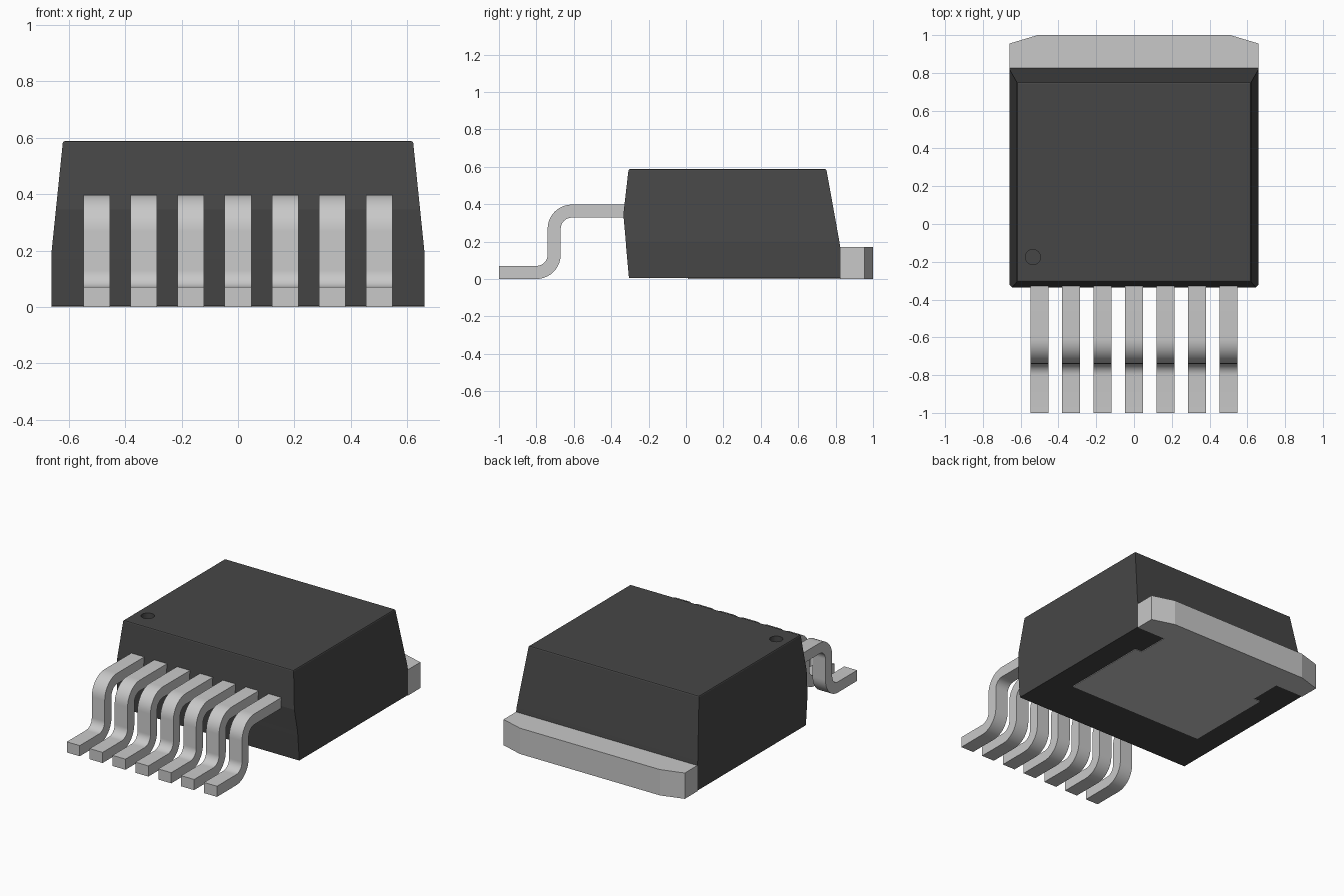
import bpy, bmesh, math

old = bpy.data.objects.get("Cube")
if old:
    bpy.data.objects.remove(old, do_unlink=True)


def material(name, value):
    m = bpy.data.materials.new(name)
    m.use_nodes = True
    colour = (value, value, value, 1)
    m.diffuse_color = colour
    m.node_tree.nodes["Principled BSDF"].inputs["Base Color"].default_value = colour
    return m


plastic = material("dark grey plastic", 0.062)
metal = material("light grey metal", 0.58)


def add_object(name, bm, mat):
    bmesh.ops.recalc_face_normals(bm, faces=bm.faces)
    mesh = bpy.data.meshes.new(name)
    bm.to_mesh(mesh)
    bm.free()
    mesh.materials.append(mat)
    ob = bpy.data.objects.new(name, mesh)
    bpy.context.collection.objects.link(ob)
    return ob


def activate(ob):
    bpy.ops.object.select_all(action="DESELECT")
    ob.select_set(True)
    bpy.context.view_layer.objects.active = ob


def prism(name, points, offset, mat):
    """Extrude a closed outline of 3D points along an offset."""
    bm = bmesh.new()
    face = bm.faces.new([bm.verts.new(p) for p in points])
    grown = bmesh.ops.extrude_face_region(bm, geom=[face])["geom"]
    moved = [v for v in grown if isinstance(v, bmesh.types.BMVert)]
    bmesh.ops.translate(bm, verts=moved, vec=offset)
    return add_object(name, bm, mat)


# Moulded body: stacked rectangles of (z, half width, front y, back y)
levels = [(0.004, 0.66, -0.305, 0.825), (0.17, 0.66, -0.32, 0.825),
          (0.2, 0.66, -0.322, 0.82), (0.345, 0.645, -0.335, 0.794),
          (0.588, 0.62, -0.307, 0.75)]
bm = bmesh.new()
rings = [[bm.verts.new(p) for p in ((-w, f, z), (w, f, z), (w, b, z), (-w, b, z))]
         for z, w, f, b in levels]
for low, high in zip(rings, rings[1:]):
    for i in range(4):
        j = (i + 1) % 4
        bm.faces.new((low[i], low[j], high[j], high[i]))
bm.faces.new(rings[0][::-1])
top = bm.faces.new(rings[-1])
bmesh.ops.bevel(bm, geom=list(top.edges), offset=0.008, segments=2,
                profile=0.5, affect="EDGES")
body = add_object("body", bm, plastic)

# Round first-pin recess in the top
bm = bmesh.new()
bmesh.ops.create_cone(bm, cap_ends=True, segments=32, radius1=0.04, radius2=0.04, depth=0.1)
bmesh.ops.translate(bm, verts=bm.verts, vec=(-0.535, -0.175, 0.588))
cutter = add_object("pin_mark_cutter", bm, plastic)
cutter.hide_render = True
cut = body.modifiers.new("pin mark", "BOOLEAN")
cut.operation = "DIFFERENCE"
cut.solver = "EXACT"
cut.object = cutter
activate(body)
bpy.ops.object.modifier_apply(modifier=cut.name)
bpy.data.objects.remove(cutter, do_unlink=True)

# Heat tab with clipped rear corners
half = [(0.66, 0.825), (0.66, 0.955), (0.51, 1.0)]
outline = half + [(-x, y) for x, y in reversed(half)]
prism("heat_tab", [(x, y, 0) for x, y in outline], (0, 0, 0.17), metal)

# Exposed pad under the body, narrowed by a notch on each side
half = [(0.5, 0.01), (0.5, 0.61), (0.45, 0.61), (0.45, 0.825)]
outline = half + [(-x, y) for x, y in reversed(half)]
prism("bottom_pad", [(x, y, 0) for x, y in outline], (0, 0, 0.008), metal)


def arc(y, z, radius, start, end, steps=10):
    angles = [math.radians(start + (end - start) * i / steps) for i in range(steps + 1)]
    return [(y + radius * math.cos(a), z + radius * math.sin(a)) for a in angles]


# Seven gull-wing leads from one bent side profile
OUTER, INNER = 0.13, 0.06
profile = [(-1.0, 0.0)]
profile += arc(-0.8, 0.13, OUTER, -90, 0)
profile += arc(-0.61, 0.268, INNER, 180, 90)
profile += [(-0.28, 0.328), (-0.28, 0.398)]
profile += arc(-0.61, 0.268, OUTER, 90, 180)
profile += arc(-0.8, 0.13, INNER, 0, -90)
profile += [(-1.0, 0.07)]
WIDTH = 0.094
for n in range(7):
    left = (n - 3) / 6 - WIDTH / 2
    lead = prism(f"lead_{n + 1}", [(left, y, z) for y, z in profile], (WIDTH, 0, 0), metal)
    activate(lead)
    bpy.ops.object.shade_smooth_by_angle(angle=math.radians(30))
